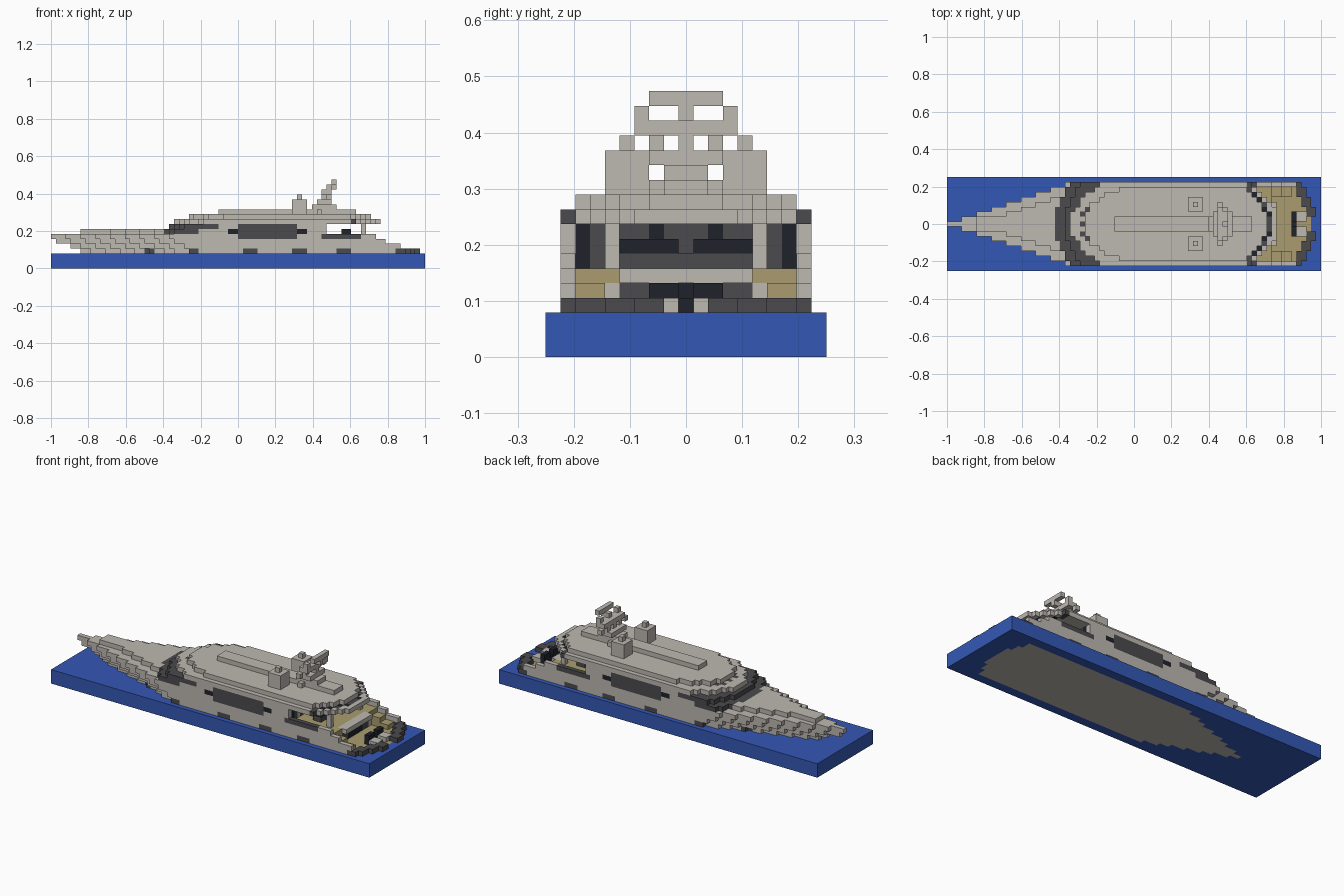
import bpy
import bmesh
from mathutils import Vector

if "Cube" in bpy.data.objects:
    bpy.data.objects.remove(bpy.data.objects["Cube"])

# Block grid: 76 long, 19 wide, 18 tall
LENGTH, HALF = 76, 9
V = 2 / LENGTH
COLOURS = {
    "hull_grey": (0.51, 0.48, 0.44),
    "dark_grey": (0.07, 0.07, 0.077),
    "glass_black": (0.014, 0.016, 0.024),
    "deck_tan": (0.40, 0.335, 0.158),
    "water_blue": (0.034, 0.097, 0.46),
}
LIGHT, DARK, BLACK, TAN, BLUE = range(5)
materials = []
for name, rgb in COLOURS.items():
    mat = bpy.data.materials.new(name)
    mat.use_nodes = True
    mat.diffuse_color = (*rgb, 1)
    bsdf = mat.node_tree.nodes["Principled BSDF"]
    bsdf.inputs["Base Color"].default_value = (*rgb, 1)
    bsdf.inputs["Roughness"].default_value = 0.8
    materials.append(mat)

cells = {}   # block position -> (part, colour)


def put(part, i, j, k, colour=LIGHT):
    cells[i, j, k] = (part, colour)


def box(part, xs, ys, zs, colour=LIGHT):
    """Fill inclusive block ranges."""
    for i in range(xs[0], xs[1] + 1):
        for j in range(ys[0], ys[1] + 1):
            for k in range(zs[0], zs[1] + 1):
                put(part, i, j, k, colour)


def both(part, xs, ys, zs, colour=LIGHT):
    """Fill a range on the right and its mirror on the left."""
    box(part, xs, ys, zs, colour)
    box(part, xs, (-ys[1], -ys[0]), zs, colour)


def half_width(i, k):
    """Hull half width, narrowing to a flared bow."""
    start = (12, 10, 8, 6, 4, 1, 0)[min(k, 6)]
    if i < start:
        return -1
    return min(7 if k == 0 else 8, int((i - start + 1) * 8.5 / (26 - start * 0.3)))


def stern_end(j):
    a = abs(j)
    return 74 - (a > 3) - (a > 5) - (a > 7)


# Hull, with portholes, aft decks and dark stern rim
PORTHOLES = {19, 20, 28, 29, 39, 40, 41, 49, 50, 51, 58, 59, 60}
SIDE_END = {3: 71, 4: 70, 5: 67, 6: 65}
for k in range(7):
    for i in range(LENGTH):
        w = half_width(i, k)
        for j in range(-w, w + 1):
            a, end = abs(j), stern_end(j)
            if k < 3:
                if i <= end - (3 - k):
                    put("hull", i, j, k, TAN if k == 2 and i > 65 else LIGHT)
            elif k == 3 and end - 2 < i <= end:
                if a > 1:
                    put("stern_rim", i, j, k, DARK)
            elif i <= (55 if k == 6 else 65) or (a == 8 and i <= SIDE_END[k]):
                colour = LIGHT
                if k == 3 and a == w and i in PORTHOLES:
                    colour = DARK
                elif k == 5 and i > 55 and a < 8:
                    colour = TAN
                elif k == 6 and a == 8 and 55 <= i <= 62:
                    colour = DARK
                put("hull", i, j, k, colour)

# Bulkhead below the upper aft deck, and the side stairs
both("aft_bulkhead", (65, 65), (3, 4), (3, 4), DARK)
box("aft_bulkhead", (65, 65), (-2, 2), (3, 4), BLACK)
box("deck_edge", (65, 66), (-4, 4), (5, 5))
for k, end in ((5, 65), (4, 67), (3, 69)):
    both("aft_stairs", (64, end), (6, 7), (k, k), TAN)

# Raised foredeck and cabin walls with windscreen and side windows
for k in (7, 8):
    for i in range(6, 56):
        w = half_width(i, 6)
        for j in range(-w, w + 1):
            a = abs(j)
            glass_start = (22 if k == 7 else 24) + round(3 * (a / 8) ** 2)
            if i < glass_start:
                if k == 7 and a <= max(1, w - 2):
                    put("foredeck", i, j, k)
                continue
            colour = DARK if i <= (29 if k == 7 else 33) else LIGHT
            put("cabin", i, j, k, colour)

both("side_window", (38, 49), (8, 8), (6, 8), DARK)
both("side_window", (36, 37), (8, 8), (7, 7), BLACK)
both("side_window", (50, 51), (8, 8), (7, 7), BLACK)
both("side_window", (38, 49), (8, 8), (7, 7), DARK)

# Glass doors at the back of the cabin
box("cabin_doors", (55, 55), (-4, 4), (6, 8), DARK)
both("cabin_doors", (55, 55), (2, 2), (8, 8), BLACK)
both("cabin_doors", (55, 55), (6, 6), (6, 8), DARK)
both("cabin_doors", (55, 55), (7, 7), (6, 8), BLACK)

# Upper deck seat and roof pillars
box("deck_seat", (59, 60), (-4, 4), (6, 6), DARK)
both("deck_seat", (59, 60), (1, 4), (7, 7), BLACK)
both("roof_pillar", (63, 63), (5, 5), (6, 8))


def roof_span(j, k):
    a = abs(j)
    if k == 9:
        return 25 + round(6 * (a / 8) ** 2), 66 - max(0, a - 3)
    return 28 + round(7 * (a / 7) ** 3), 64 - round(4 * (a / 7) ** 2)


# Two roof tiers, with a broken dark strip around the upper one
for k, w in ((9, 8), (10, 7)):
    for j in range(-w, w + 1):
        first, last = roof_span(j, k)
        for i in range(first, last + 1):
            put("roof" if k == 9 else "upper_roof", i, j, k)
for j in range(-7, 8):
    first, last = roof_span(j, 10)
    a = abs(j)
    if a in (0, 2, 3):
        put("roof_strip", first - 1, j, 9, DARK)
    if last < roof_span(j, 9)[1]:
        put("roof_strip", last + 1, j, 9, BLACK if a in (2, 3, 5, 6) else DARK)
both("roof_strip", (61, 61), (8, 8), (9, 9), DARK)

# Roof ridge and equipment boxes
box("roof_ridge", (34, 61), (-1, 1), (11, 11))
both("equipment_box", (49, 51), (3, 5), (11, 13))
both("equipment_knob", (50, 50), (4, 4), (14, 14))

# Mast raked towards the stern, with crossbars
box("mast", (53, 57), (-1, 1), (12, 12))
both("mast_foot", (54, 54), (2, 2), (11, 11))
box("mast", (54, 56), (-2, 2), (13, 13))
box("mast", (55, 56), (0, 0), (14, 14))
both("mast_arm", (55, 55), (2, 2), (14, 14))
both("mast_arm", (55, 55), (4, 4), (14, 14))
box("crossbar", (55, 56), (-3, 3), (15, 15))
box("mast", (56, 57), (0, 0), (16, 16))
both("mast_arm", (56, 56), (3, 3), (16, 16))
box("top_bar", (57, 57), (-2, 2), (17, 17))

# Stern sofa
box("sofa_back", (70, 70), (-2, 2), (3, 3), BLACK)
both("sofa_back", (70, 70), (1, 2), (4, 4), BLACK)
both("sofa_cushion", (71, 72), (1, 2), (3, 3))

# Water slab fills the rest of the base
for i in range(LENGTH):
    for j in range(-HALF, HALF + 1):
        for k in range(3):
            cells.setdefault((i, j, k), ("water", BLUE))

# Build one mesh per part from the exposed block sides
SIDES = []
for axis in range(3):
    for sign in (-1, 1):
        n, u, v = Vector(), Vector(), Vector()
        n[axis], u[(axis + 1) % 3], v[(axis + 2) % 3] = sign, sign, 1
        SIDES.append((n, [(n + u * p + v * q) / 2
                          for p, q in ((-1, -1), (1, -1), (1, 1), (-1, 1))]))

parts = {}
for pos, (part, colour) in cells.items():
    parts.setdefault(part, []).append((pos, colour))

for part, blocks in parts.items():
    bm = bmesh.new()
    for pos, colour in blocks:
        centre = Vector((pos[0] - LENGTH / 2 + 0.5, pos[1], pos[2] + 0.5))
        for normal, corners in SIDES:
            if tuple(p + int(d) for p, d in zip(pos, normal)) in cells:
                continue
            face = bm.faces.new([bm.verts.new((centre + c) * V) for c in corners])
            face.material_index = colour
    bmesh.ops.remove_doubles(bm, verts=bm.verts[:], dist=V / 100)
    if bm.faces:
        mesh = bpy.data.meshes.new(part)
        bm.to_mesh(mesh)
        for mat in materials:
            mesh.materials.append(mat)
        obj = bpy.data.objects.new(part, mesh)
        bpy.context.collection.objects.link(obj)
    bm.free()
